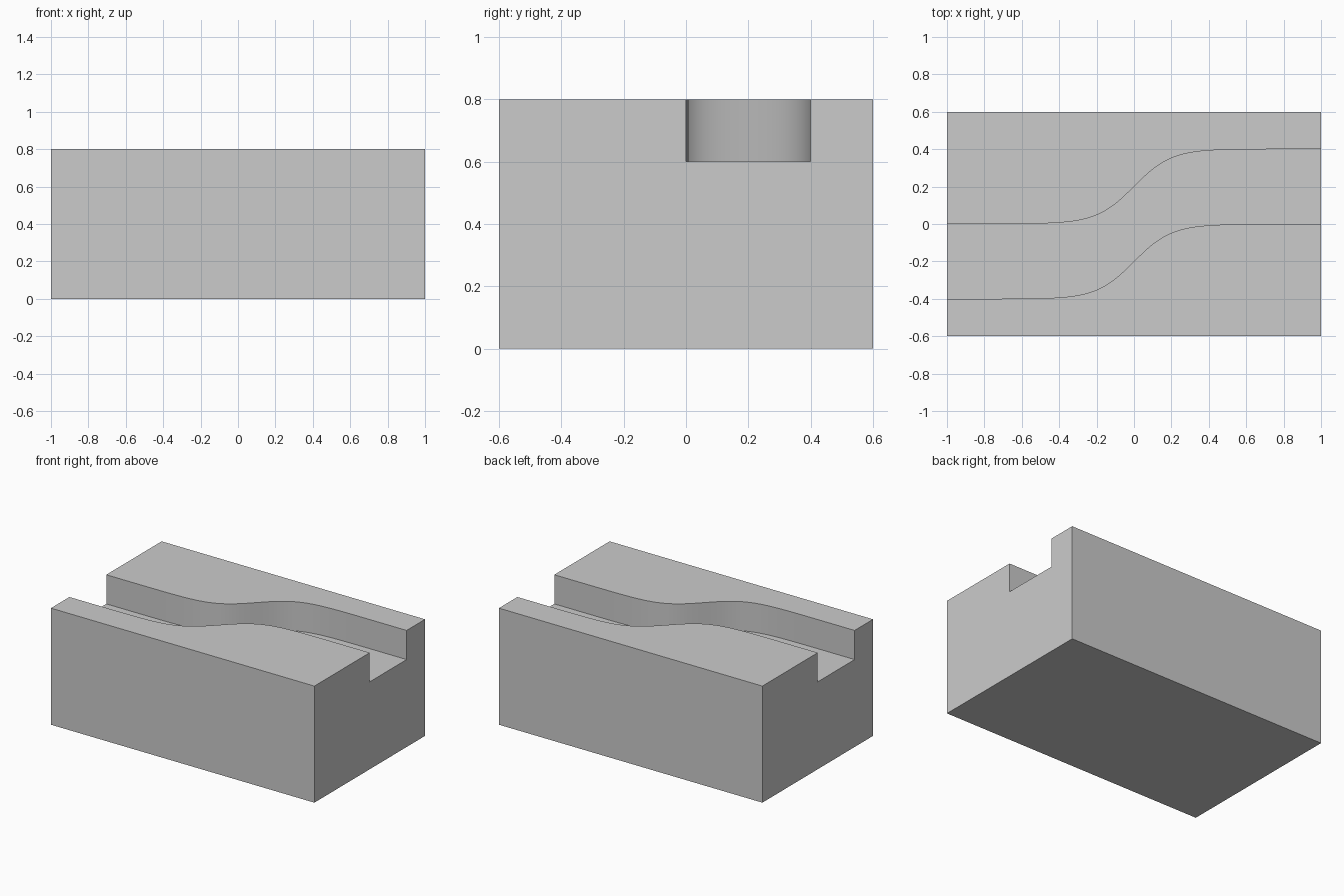
import bpy, bmesh, math

if "Cube" in bpy.data.objects:
    bpy.data.objects.remove(bpy.data.objects["Cube"])

LENGTH, HALF_W, HEIGHT = 2.0, 0.6, 0.8
FLOOR_Z, HALF_SLOT = 0.6, 0.2
STEPS = 80


def section(x):
    """Block cross-section with the slot shifted along an S-curve."""
    mid = 0.2 * math.tanh(5 * x)
    a, b = mid - HALF_SLOT, mid + HALF_SLOT
    return [(-HALF_W, 0), (HALF_W, 0), (HALF_W, HEIGHT), (b, HEIGHT),
            (b, FLOOR_Z), (a, FLOOR_Z), (a, HEIGHT), (-HALF_W, HEIGHT)]


# Loft the cross-section along the length of the block
bm = bmesh.new()
rings = []
for i in range(STEPS + 1):
    x = LENGTH * (i / STEPS - 0.5)
    rings.append([bm.verts.new((x, y, z)) for y, z in section(x)])
for r, s in zip(rings, rings[1:]):
    for j in range(8):
        k = (j + 1) % 8
        bm.faces.new((r[j], r[k], s[k], s[j]))
bm.faces.new(rings[0])
bm.faces.new(rings[-1])
bmesh.ops.recalc_face_normals(bm, faces=bm.faces[:])

# Merge the flat strips into single faces
bmesh.ops.dissolve_limit(bm, angle_limit=0.0005, verts=bm.verts[:], edges=bm.edges[:])

mesh = bpy.data.meshes.new("slotted_block")
bm.to_mesh(mesh)
bm.free()
block = bpy.data.objects.new("slotted_block", mesh)
bpy.context.collection.objects.link(block)

# Smooth curved slot walls, sharp block edges
bpy.context.view_layer.objects.active = block
block.select_set(True)
bpy.ops.object.shade_smooth_by_angle(angle=math.radians(30))
